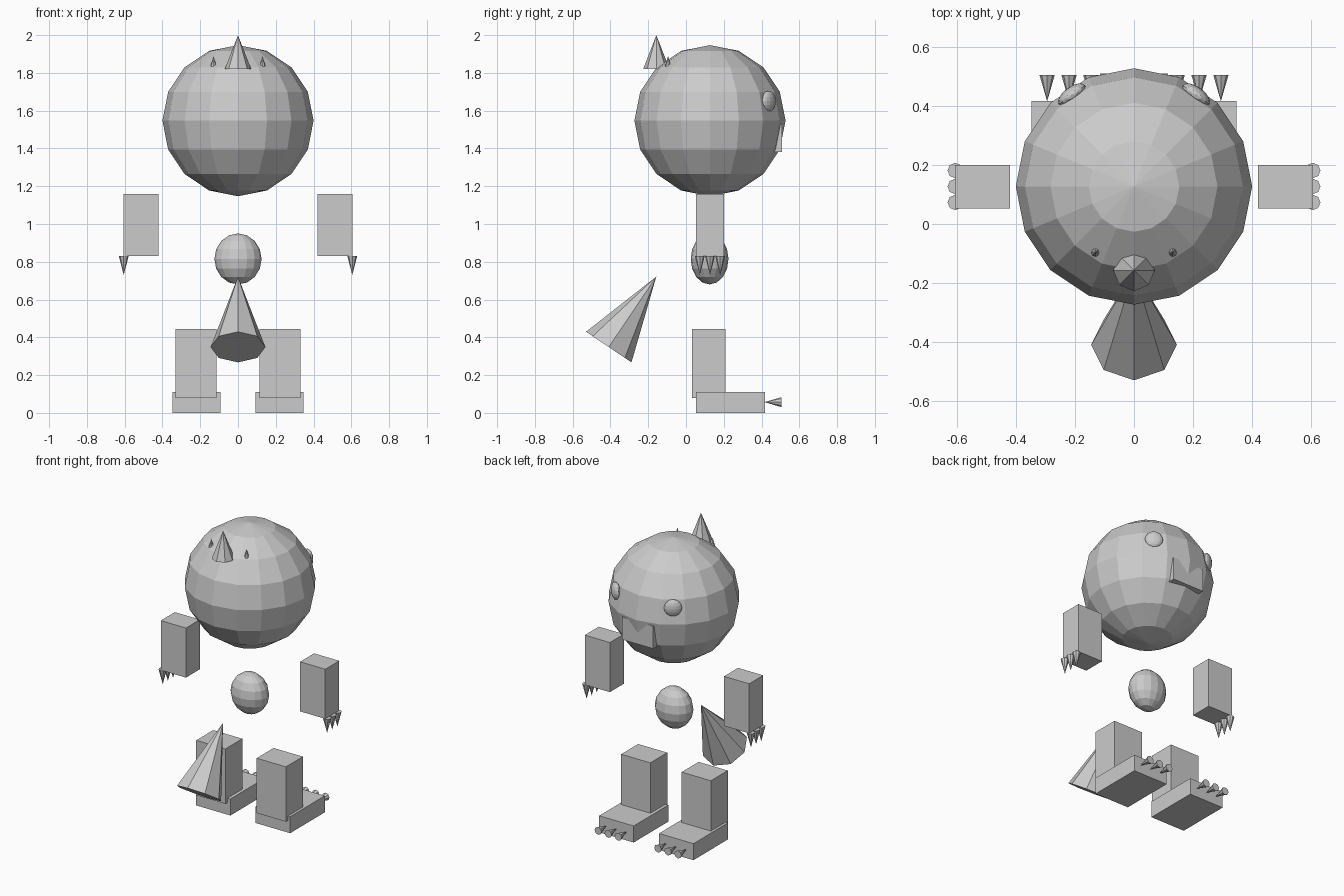
import bpy
from math import radians

if "Cube" in bpy.data.objects:
    bpy.data.objects.remove(bpy.data.objects["Cube"])


def name_last(name):
    ob = bpy.context.object
    ob.name = name
    return ob


def box(name, x, y, z):
    """Box from (min, max) ranges."""
    bpy.ops.mesh.primitive_cube_add(size=1, location=[sum(r) / 2 for r in (x, y, z)])
    ob = name_last(name)
    ob.scale = [r[1] - r[0] for r in (x, y, z)]
    return ob


def ball(name, loc, scale, rot_z=0):
    bpy.ops.mesh.primitive_uv_sphere_add(segments=16, ring_count=8, radius=1,
                                         location=loc, rotation=(0, 0, rot_z))
    ob = name_last(name)
    ob.scale = scale
    return ob


def cone(name, loc, radius, depth, rot_x=0):
    """Eight-sided cone centred on loc, tip along its local +z."""
    bpy.ops.mesh.primitive_cone_add(vertices=8, radius1=radius, radius2=0, depth=depth,
                                    location=loc, rotation=(rot_x, 0, 0))
    return name_last(name)


# Head, torso and mouth plate
ball("head", (0, 0.127, 1.547), (0.4, 0.4, 0.4))
ball("torso", (0, 0.125, 0.815), (0.125, 0.1, 0.135))
box("mouth", (-0.115, 0.115), (0.45, 0.509), (1.38, 1.53))

# Crest horn and tail
cone("crest_horn", (0, -0.157, 1.91), 0.07, 0.18)
cone("tail", (0, -0.283, 0.535), 0.145, 0.45, radians(-34))

for s, side in ((-1, "left"), (1, "right")):
    def mirrored(a, b):
        return sorted((s * a, s * b))

    # Eye and small horn
    ball(f"{side}_eye", (s * 0.21, 0.437, 1.65), (0.055, 0.027, 0.055), radians(-36 * s))
    cone(f"{side}_small_horn", (s * 0.13, -0.095, 1.855), 0.02, 0.07)

    # Arm, leg and foot
    box(f"{side}_arm", mirrored(0.42, 0.605), (0.053, 0.2), (0.83, 1.16))
    box(f"{side}_leg", mirrored(0.115, 0.33), (0.032, 0.21), (0.08, 0.445))
    box(f"{side}_foot", mirrored(0.093, 0.347), (0.053, 0.417), (0, 0.11))

    # Hand claws point down, toe claws taper back towards the foot
    for i in (-1, 0, 1):
        cone(f"{side}_hand_claw", (s * 0.605, 0.127 + i * 0.054, 0.78), 0.026, 0.1, radians(180))
        cone(f"{side}_toe_claw", (s * (0.22 + i * 0.074), 0.46, 0.057), 0.026, 0.09, radians(90))
